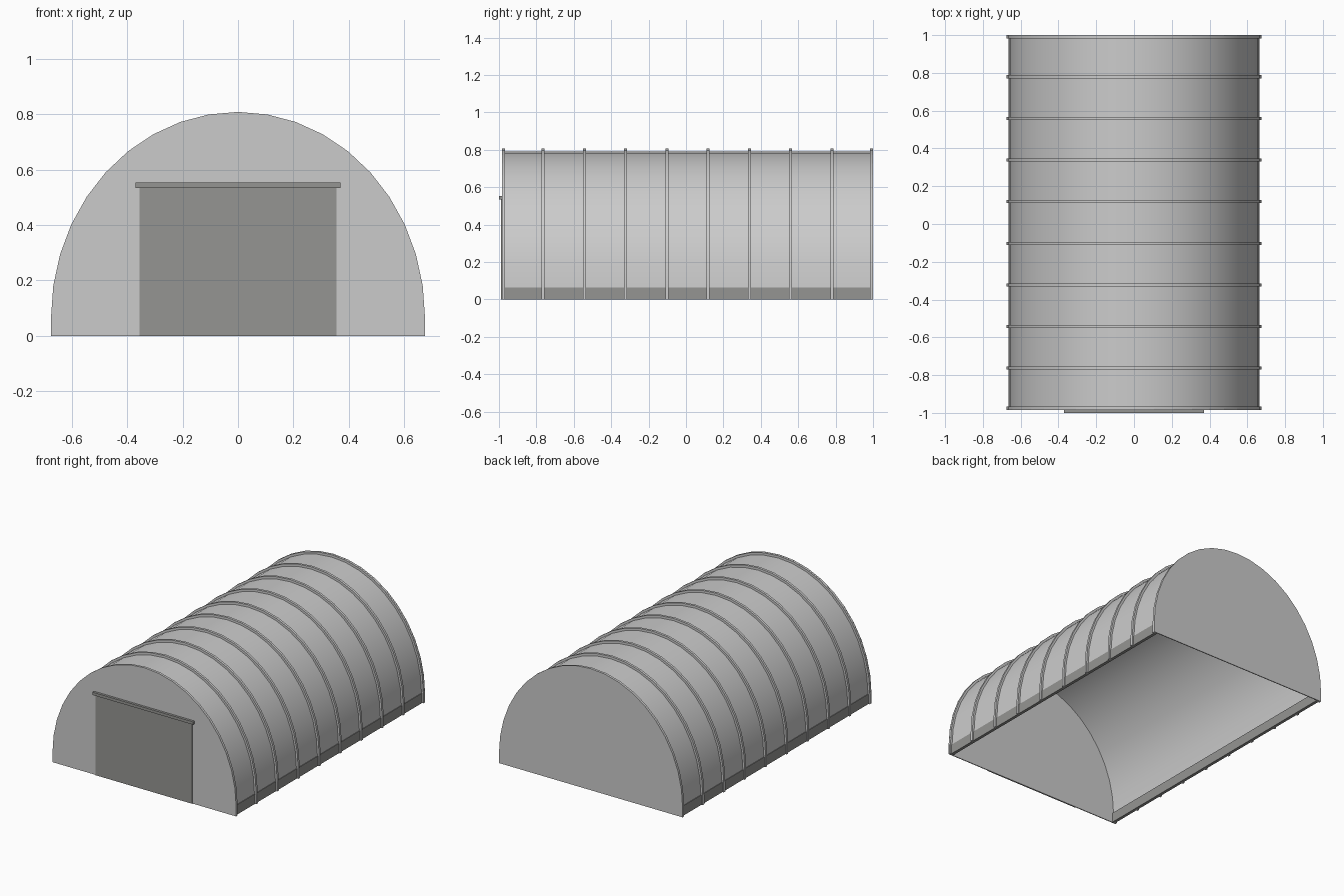
import bpy, bmesh, math

if "Cube" in bpy.data.objects:
    bpy.data.objects.remove(bpy.data.objects["Cube"])

FRONT, BACK, SPRING, SEGS = -0.984, 1.0, 0.065, 20

dark = bpy.data.materials.new("dark_grey")
dark.diffuse_color = (0.3, 0.3, 0.29, 1)
dark.use_nodes = True
dark.node_tree.nodes["Principled BSDF"].inputs["Base Color"].default_value = dark.diffuse_color


def arch(a, b, leg=False):
    """Elliptical arch points (x, z), optionally with straight legs to the ground."""
    pts = [(a * math.cos(math.pi * i / SEGS), SPRING + b * math.sin(math.pi * i / SEGS))
           for i in range(SEGS + 1)]
    return [(a, 0)] + pts + [(-a, 0)] if leg else pts


def extrude(name, faces, y0, y1, smooth=False):
    """Make x-z outlines at y0 and extrude them to y1."""
    bm = bmesh.new()
    for f in faces:
        bm.faces.new([bm.verts.new((x, y0, z)) for x, z in f])
    bmesh.ops.remove_doubles(bm, verts=bm.verts, dist=1e-5)
    res = bmesh.ops.extrude_face_region(bm, geom=bm.faces[:], use_keep_orig=True)
    verts = [v for v in res["geom"] if isinstance(v, bmesh.types.BMVert)]
    bmesh.ops.translate(bm, verts=verts, vec=(0, y1 - y0, 0))
    bmesh.ops.recalc_face_normals(bm, faces=bm.faces[:])
    me = bpy.data.meshes.new(name)
    bm.to_mesh(me)
    bm.free()
    ob = bpy.data.objects.new(name, me)
    bpy.context.collection.objects.link(ob)
    if smooth:
        bpy.ops.object.select_all(action='DESELECT')
        ob.select_set(True)
        bpy.context.view_layer.objects.active = ob
        bpy.ops.object.shade_smooth_by_angle(angle=math.radians(30))
    return ob


def band(name, outer, inner, y0, y1):
    """Arched strip between two matching profiles."""
    quads = [(outer[i], outer[i + 1], inner[i + 1], inner[i]) for i in range(len(outer) - 1)]
    return extrude(name, quads, y0, y1, True)


def box(name, x0, x1, y0, y1, z0, z1):
    ob = extrude(name, [[(x0, z0), (x1, z0), (x1, z1), (x0, z1)]], y0, y1)
    ob.data.materials.append(dark)
    return ob


# vaulted roof shell
band("roof_shell", arch(0.661, 0.727), arch(0.655, 0.721), FRONT + 0.002, BACK - 0.002)

# arched ribs, the end ones pulled in flush with the walls
half = 0.008
step = (BACK - FRONT) / 9
for i in range(10):
    y = min(max(FRONT + i * step, FRONT + half + 0.001), BACK - half - 0.001)
    band(f"rib_{i + 1}", arch(0.6745, 0.7425, True), arch(0.657, 0.723, True), y - half, y + half)

# end walls
wall = arch(0.675, 0.743, True)
extrude("front_wall", [wall], FRONT, FRONT + 0.006)
extrude("back_wall", [wall], BACK - 0.006, BACK)

# low foundation strips along both sides
for side, s in (("left", -1), ("right", 1)):
    box(f"foundation_{side}", s * 0.645, s * 0.665, FRONT + 0.004, BACK - 0.004, 0, SPRING)

# sliding door and its header track
box("door", -0.355, 0.355, FRONT - 0.004, FRONT + 0.002, 0, 0.535)
box("door_header", -0.37, 0.37, -1.0, FRONT + 0.005, 0.534, 0.553)
